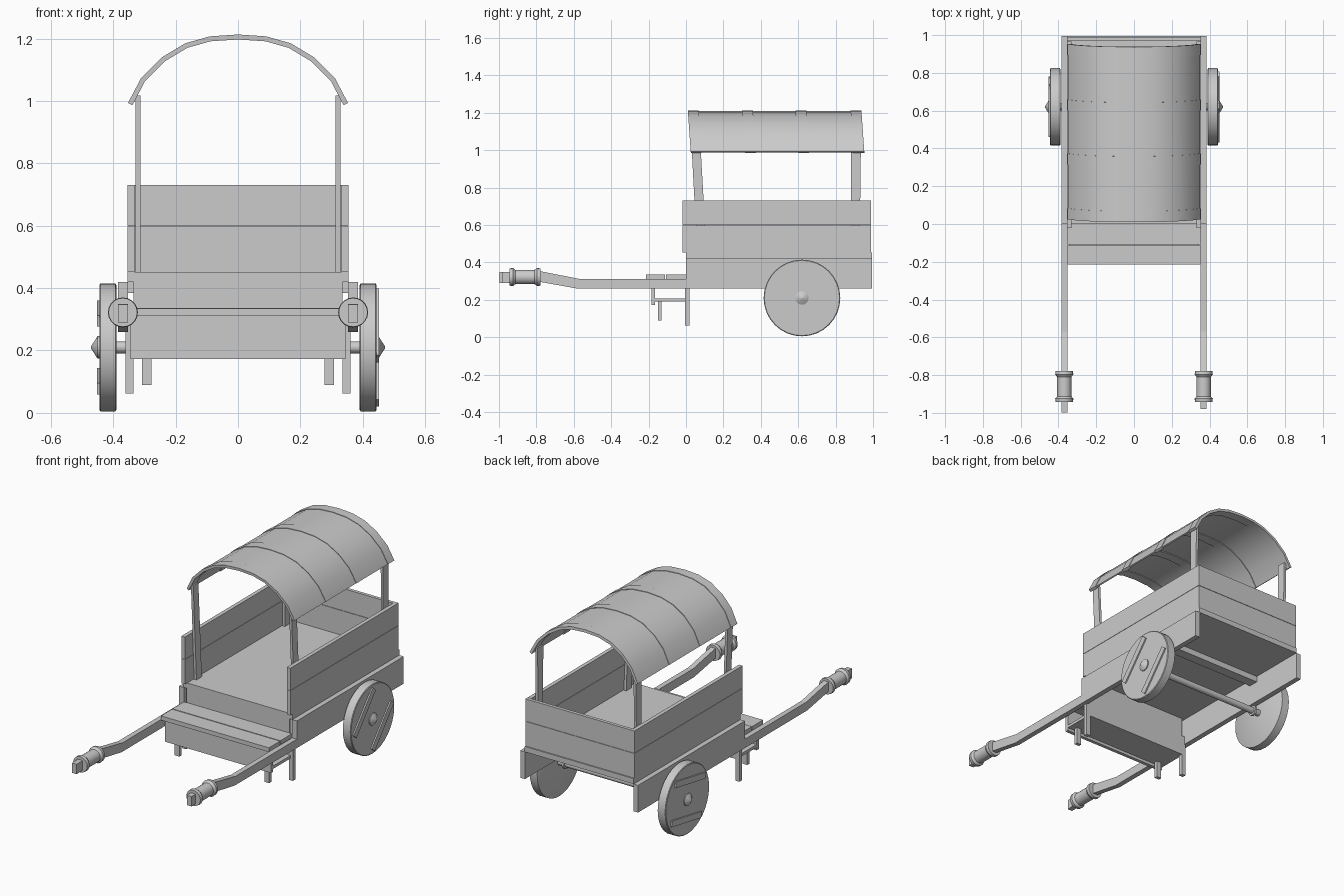
import bpy, bmesh, math
from mathutils import Matrix, Vector

if "Cube" in bpy.data.objects:
    bpy.data.objects.remove(bpy.data.objects["Cube"])


def finish(name, bm, smooth=False):
    bmesh.ops.recalc_face_normals(bm, faces=bm.faces)
    me = bpy.data.meshes.new(name)
    bm.to_mesh(me)
    bm.free()
    ob = bpy.data.objects.new(name, me)
    bpy.context.collection.objects.link(ob)
    if smooth:
        bpy.ops.object.select_all(action='DESELECT')
        ob.select_set(True)
        bpy.context.view_layer.objects.active = ob
        bpy.ops.object.shade_smooth_by_angle(angle=math.radians(35))
    return ob


def box(name, x, y, z):
    """Box from (min, max) pairs."""
    bm = bmesh.new()
    bmesh.ops.create_cube(bm, size=1)
    for v in bm.verts:
        v.co = [(p[0] + p[1]) / 2 + c * (p[1] - p[0]) for c, p in zip(v.co, (x, y, z))]
    return finish(name, bm)


def prism(name, pts, axis, a, b, smooth=False):
    """Extrude a profile: (y, z) points along x, or (x, z) points along y."""
    bm = bmesh.new()
    put = (lambda p, t: (t, p[0], p[1])) if axis == 'x' else (lambda p, t: (p[0], t, p[1]))
    lo = [bm.verts.new(put(p, a)) for p in pts]
    hi = [bm.verts.new(put(p, b)) for p in pts]
    n = len(pts)
    for i in range(n):
        bm.faces.new((lo[i], lo[(i + 1) % n], hi[(i + 1) % n], hi[i]))
    if n == 4 or axis == 'x':
        bm.faces.new(lo)
        bm.faces.new(hi)
    else:  # arch strips: end caps made of quads
        for r in (lo, hi):
            for i in range(n // 2 - 1):
                bm.faces.new((r[i], r[i + 1], r[n - 2 - i], r[n - 1 - i]))
    return finish(name, bm, smooth)


def lathe(name, prof, origin, axis, sides=24):
    """Turn (distance, radius) pairs around the x or y axis through origin."""
    bm = bmesh.new()
    rings = []
    for d, r in prof:
        ring = []
        for k in range(sides):
            t = 2 * math.pi * k / sides
            c, s = r * math.cos(t), r * math.sin(t)
            off = (d, c, s) if axis == 'x' else (c, d, s)
            ring.append(bm.verts.new(Vector(origin) + Vector(off)))
        rings.append(ring)
    for p, q in zip(rings, rings[1:]):
        for k in range(sides):
            j = (k + 1) % sides
            bm.faces.new((p[k], p[j], q[j], q[k]))
    bm.faces.new(rings[0])
    bm.faces.new(rings[-1])
    return finish(name, bm, True)


def pair(s, a, b):
    return (min(s * a, s * b), max(s * a, s * b))


# Cart floor and back wall
box("floor", (-0.355, 0.355), (0, 0.995), (0.42, 0.452))
for z in ((0.452, 0.597), (0.599, 0.73)):
    box("back_plank", (-0.355, 0.355), (0.968, 0.988), z)

# Front riser and boxed foot step
box("front_riser", (-0.335, 0.335), (0.0, 0.018), (0.19, 0.42))
box("step_plank_front", (-0.352, 0.352), (-0.215, -0.112), (0.31, 0.335))
box("step_plank_rear", (-0.352, 0.352), (-0.108, 0), (0.312, 0.336))
box("step_front_panel", (-0.345, 0.345), (-0.185, -0.165), (0.173, 0.31))
box("step_bottom", (-0.345, 0.345), (-0.165, 0.0), (0.19, 0.207))

WY, WZ = 0.62, 0.21
for s, side in ((-1, "left"), (1, "right")):
    # Side wall planks
    for z in ((0.452, 0.597), (0.599, 0.73)):
        box(side + "_wall_plank", pair(s, 0.332, 0.355), (-0.02, 0.967), z)

    # Shaft: deep along the cart body, slim and bent upward at the front
    tip = -0.998 if s < 0 else -0.98
    prism(side + "_shaft", [(0.995, 0.26), (0.995, 0.42), (0, 0.42), (0, 0.312),
                            (-0.57, 0.312), (-0.78, 0.353), (tip, 0.348),
                            (tip, 0.29), (-0.78, 0.296), (-0.58, 0.26)],
          'x', s * 0.353, s * 0.384)
    # Flared hand grip
    lathe(side + "_grip", [(-0.943, 0.046), (-0.925, 0.048), (-0.912, 0.038),
                           (-0.81, 0.038), (-0.796, 0.048), (-0.778, 0.046)],
          (s * 0.369, 0, 0.322), 'y', 20)

    # Standing legs
    box(side + "_rear_leg", pair(s, 0.335, 0.361), (-0.005, 0.018), (0.062, 0.31))
    box(side + "_step_leg", pair(s, 0.277, 0.308), (-0.15, -0.13), (0.09, 0.2))

    # Canopy posts, leaning slightly
    prism(side + "_front_post", [(0.06, 0.452), (0.11, 0.452), (0.078, 1.018), (0.03, 1.018)],
          'x', s * 0.313, s * 0.328)
    prism(side + "_back_post", [(0.885, 0.452), (0.928, 0.452), (0.935, 1.018), (0.882, 1.018)],
          'x', s * 0.313, s * 0.328)

    # Solid wheel with pointed hub
    lathe(side + "_wheel", [(s * 0.39, 0.2), (s * 0.393, 0.205), (s * 0.441, 0.205), (s * 0.444, 0.201)],
          (0, WY, WZ), 'x', 32)
    lathe(side + "_hub", [(s * 0.44, 0.036), (s * 0.45, 0.036), (s * 0.471, 0.004)],
          (0, WY, WZ), 'x', 16)
    # Two parallel battens on the wheel face
    tilt = math.radians(10 if s < 0 else 50)
    for k in (-1, 1):
        b = box(side + "_wheel_batten", pair(s, 0.44, 0.452), (-0.14, 0.14), (-0.018, 0.018))
        b.data.transform(Matrix.Translation((0, WY, WZ)) @ Matrix.Rotation(tilt, 4, 'X')
                         @ Matrix.Translation((0, 0, k * 0.11)))
    # Axle collar
    lathe(side + "_axle_collar", [(s * 0.343, 0.03), (s * 0.356, 0.03)], (0, WY, WZ), 'x', 16)

# Axle and cross beam under the floor
lathe("axle", [(-0.4, 0.019), (0.4, 0.019)], (0, WY, WZ), 'x', 16)
box("cross_beam", (-0.353, 0.353), (0.59, 0.65), (0.385, 0.42))

# Arched canopy: half outline of the arch, mirrored, then thickened inward
half = [(0.35, 0.992), (0.308, 1.072), (0.243, 1.137), (0.168, 1.182), (0.09, 1.204)]
arch = [(-x, z) for x, z in half] + [(0, 1.21)] + half[::-1]


def arch_ring(out, inn):
    """Closed outline of the arch offset outward and inward from its line."""
    top, low = [], []
    for i, (x, z) in enumerate(arch):
        p, q = arch[max(i - 1, 0)], arch[min(i + 1, len(arch) - 1)]
        n = Vector((p[1] - q[1], q[0] - p[0])).normalized()
        top.append((x + n.x * out, z + n.y * out))
        low.append((x - n.x * inn, z - n.y * inn))
    return top + low[::-1]


def lean(ob):
    """Lower edges sit slightly further back than the crown."""
    for v in ob.data.vertices:
        v.co.y += (1.21 - v.co.z) * 0.07


lean(prism("canopy", arch_ring(0.0, 0.008), 'y', 0.015, 0.935, True))
for y in (0.01, 0.3, 0.585, 0.88):
    lean(prism("canopy_rib", arch_ring(0.003, 0.013), 'y', y, y + 0.058, True))
